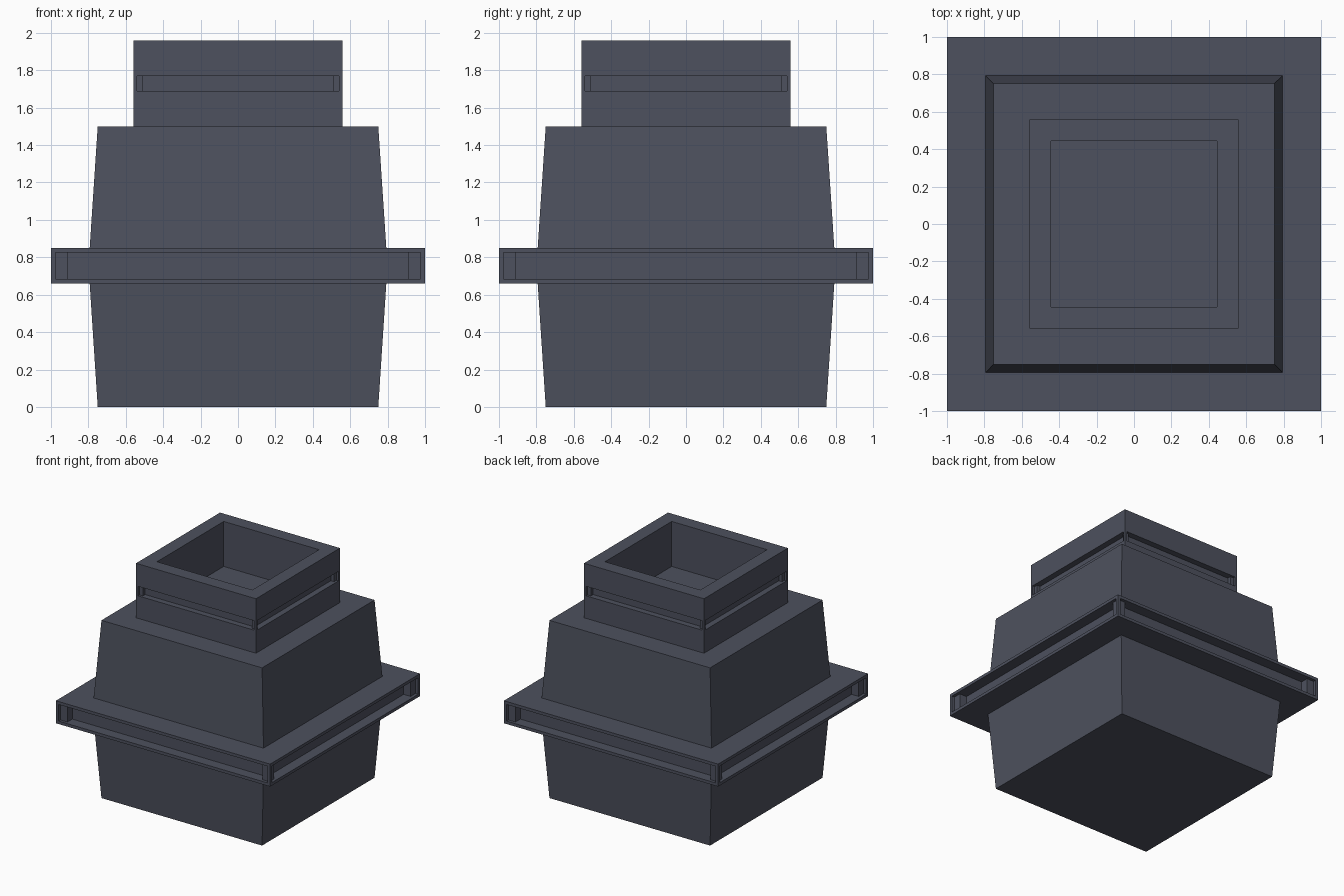
import bpy, bmesh

if "Cube" in bpy.data.objects:
    bpy.data.objects.remove(bpy.data.objects["Cube"])

mat = bpy.data.materials.new("dark slate")
mat.diffuse_color = (0.075, 0.082, 0.112, 1)
mat.use_nodes = True
mat.node_tree.nodes["Principled BSDF"].inputs["Base Color"].default_value = mat.diffuse_color


def square_loft(name, profile, cap_start=False, cap_end=False, slot=None):
    """Loft square rings given as (half width, z); slot = (band, inset, depth)."""
    bm = bmesh.new()
    rings = [[bm.verts.new((sx * h, sy * h, z))
              for sx, sy in ((-1, -1), (1, -1), (1, 1), (-1, 1))]
             for h, z in profile]
    bands = []
    for a, b in zip(rings, rings[1:]):
        bands.append([bm.faces.new((a[i], a[(i + 1) % 4], b[(i + 1) % 4], b[i]))
                      for i in range(4)])
    if cap_start:
        bm.faces.new(rings[0][::-1])
    if cap_end:
        bm.faces.new(rings[-1])
    bm.normal_update()
    if slot:
        # long recessed slot on each of the four sides
        band, inset, depth = slot
        faces = bands[band]
        bmesh.ops.inset_individual(bm, faces=faces, thickness=inset,
                                   use_even_offset=True)
        bm.normal_update()
        normals = [f.normal.copy() for f in faces]
        new = bmesh.ops.extrude_discrete_faces(bm, faces=faces)["faces"]
        for f, n in zip(new, normals):
            f.normal_update()
            bmesh.ops.translate(bm, verts=f.verts[:], vec=-f.normal * depth)
    bm.normal_update()
    mesh = bpy.data.meshes.new(name)
    bm.to_mesh(mesh)
    bm.free()
    mesh.materials.append(mat)
    obj = bpy.data.objects.new(name, mesh)
    bpy.context.collection.objects.link(obj)
    return obj


# lower body, widening upward
square_loft("lower_body", [(0.75, 0), (0.793, 0.66)], cap_start=True)

# wide slotted flange around the middle
square_loft("flange", [(0.793, 0.66), (1, 0.66), (1, 0.85), (0.793, 0.85)],
            slot=(1, 0.025, 0.09))

# upper body with its flat shoulder
square_loft("upper_body", [(0.793, 0.85), (0.75, 1.5), (0.56, 1.5)])

# hollow neck with slots
square_loft("neck", [(0.56, 1.5), (0.56, 1.67), (0.56, 1.79), (0.56, 1.96),
                     (0.445, 1.96), (0.445, 1.58)],
            cap_end=True, slot=(1, 0.02, 0.05))
